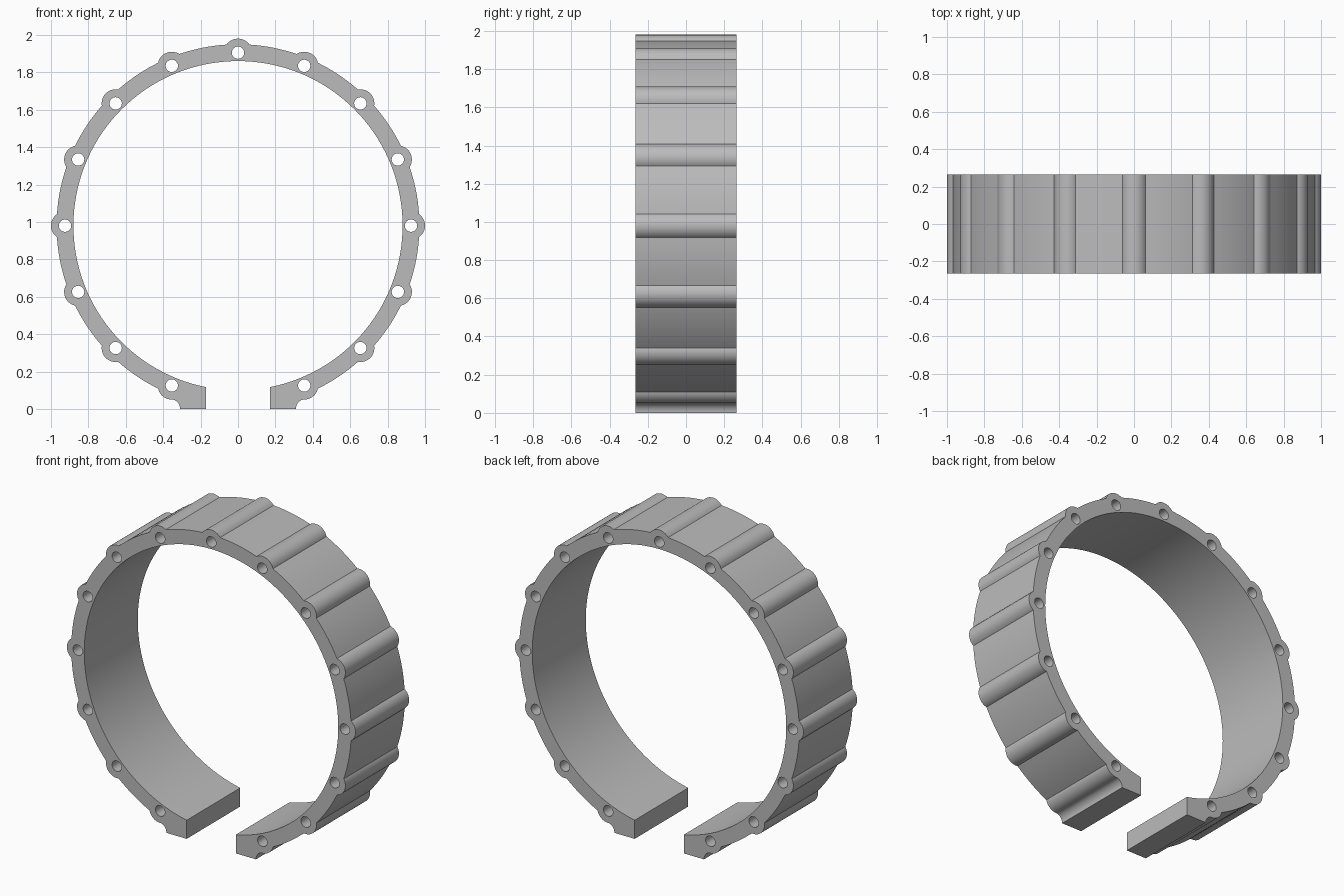
import bpy, bmesh
from math import sin, cos, pi, radians, sqrt, acos, asin, atan2

if "Cube" in bpy.data.objects:
    bpy.data.objects.remove(bpy.data.objects["Cube"])

CENTRE_Z = 0.98
INNER, OUTER = 0.88, 0.97
BOLT_CIRCLE, BOSS, HOLE = 0.925, 0.075, 0.033
HALF_DEPTH = 0.265
GAP, FOOT = 0.17, 0.31
STEP = radians(22.5)
BOSSES = [STEP * k for k in range(1, 16)]


def polar(radius, angle, origin=(0, CENTRE_Z)):
    """Point at an angle measured from straight down towards +x."""
    return (origin[0] + radius * sin(angle), origin[1] - radius * cos(angle))


def arc(radius, start, end, count, origin=(0, CENTRE_Z)):
    return [polar(radius, start + (end - start) * i / count, origin)
            for i in range(count + 1)]


# Where each boss meets the outer wall
meet = acos((BOLT_CIRCLE**2 + OUTER**2 - BOSS**2) / (2 * BOLT_CIRCLE * OUTER))
spread = atan2(OUTER * sin(meet), OUTER * cos(meet) - BOLT_CIRCLE)

# Right foot with its concave fillet up to the first boss
boss_x, boss_z = polar(BOLT_CIRCLE, STEP)
fillet_w, fillet_h = boss_x - FOOT, boss_z - BOSS
foot = [(GAP, 0)] + [(boss_x - fillet_w * cos(t), fillet_h * sin(t))
                     for t in (pi / 2 * i / 8 for i in range(8))]

# Outer wall with bosses, running from the right foot to the left foot
outline = list(foot)
for a in BOSSES:
    start = 0 if a == BOSSES[0] else a - spread
    end = 2 * pi if a == BOSSES[-1] else a + spread
    outline += arc(BOSS, start, end, 16, polar(BOLT_CIRCLE, a))
    if a != BOSSES[-1]:
        outline += arc(OUTER, a + meet, a + STEP - meet, 8)[1:-1]
outline += [(-x, z) for x, z in reversed(foot)]

# Inner bore back to the right foot
edge = asin(GAP / INNER)
outline += arc(INNER, 2 * pi - edge, edge, 128)

# Filled flat profile with bolt holes, extruded along the depth
curve = bpy.data.curves.new("ring_profile", "CURVE")
curve.dimensions = "2D"
curve.fill_mode = "BOTH"
curve.extrude = HALF_DEPTH
loops = [outline] + [arc(HOLE, 0, 2 * pi, 24, polar(BOLT_CIRCLE, a))[:-1]
                     for a in BOSSES]
for points in loops:
    spline = curve.splines.new("POLY")
    spline.points.add(len(points) - 1)
    for p, (x, z) in zip(spline.points, points):
        p.co = (x, z, 0, 1)
    spline.use_cyclic_u = True

profile = bpy.data.objects.new("ring_profile", curve)
bpy.context.collection.objects.link(profile)
bpy.context.view_layer.update()
mesh = bpy.data.meshes.new_from_object(
    profile.evaluated_get(bpy.context.evaluated_depsgraph_get()))
bpy.data.objects.remove(profile)

# Stand the ring upright and weld the caps to the walls
bm = bmesh.new()
bm.from_mesh(mesh)
for v in bm.verts:
    v.co = (v.co.x, -v.co.z, v.co.y)
bmesh.ops.remove_doubles(bm, verts=bm.verts, dist=0.00005)
bmesh.ops.recalc_face_normals(bm, faces=bm.faces)
bm.to_mesh(mesh)
bm.free()

grey = bpy.data.materials.new("light_grey")
grey.use_nodes = True
colour = (0.5, 0.5, 0.5, 1)
grey.diffuse_color = colour
grey.node_tree.nodes["Principled BSDF"].inputs["Base Color"].default_value = colour
mesh.materials.clear()
mesh.materials.append(grey)

ring = bpy.data.objects.new("split_ring", mesh)
bpy.context.collection.objects.link(ring)
bpy.ops.object.select_all(action="DESELECT")
ring.select_set(True)
bpy.context.view_layer.objects.active = ring
bpy.ops.object.shade_smooth_by_angle(angle=radians(30))
